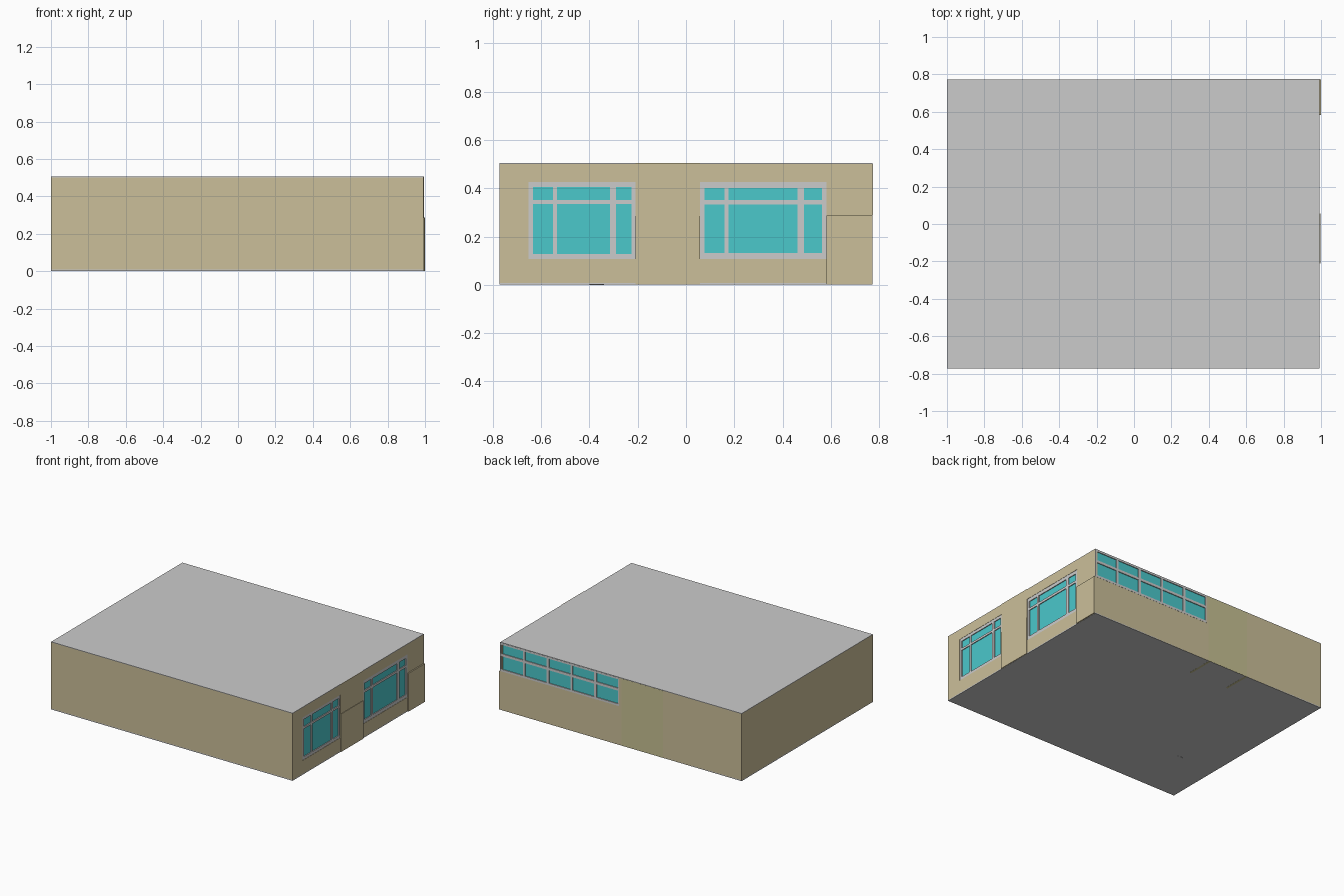
import bpy, bmesh
from mathutils import Matrix, Vector

if "Cube" in bpy.data.objects:
    bpy.data.objects.remove(bpy.data.objects["Cube"])

XL, XR, Y, H = -1.0, 0.991, 0.773, 0.505   # room extents
T = 0.02                                   # wall thickness


def material(name, rgb):
    m = bpy.data.materials.new(name)
    m.diffuse_color = (*rgb, 1)
    m.use_nodes = True
    m.node_tree.nodes["Principled BSDF"].inputs["Base Color"].default_value = m.diffuse_color
    return m


TAN = material("tan_paint", (0.60, 0.52, 0.32))
OLIVE = material("olive_paint", (0.57, 0.53, 0.29))
TEAL = material("teal_glass", (0.07, 0.58, 0.60))


def boxes(name, spans, mat=None):
    """One object made of axis-aligned boxes (x0, x1, y0, y1, z0, z1)."""
    bm = bmesh.new()
    for x0, x1, y0, y1, z0, z1 in spans:
        centre = Vector((x0 + x1, y0 + y1, z0 + z1)) / 2
        size = Matrix.Diagonal((x1 - x0, y1 - y0, z1 - z0, 1))
        bmesh.ops.create_cube(bm, size=1, matrix=Matrix.Translation(centre) @ size)
    me = bpy.data.meshes.new(name)
    bm.to_mesh(me)
    bm.free()
    ob = bpy.data.objects.new(name, me)
    bpy.context.collection.objects.link(ob)
    if mat:
        me.materials.append(mat)
    return ob


def on_right(u0, u1, z0, z1, d0, d1):
    return (XR - d1, XR - d0, u0, u1, z0, z1)


def on_back(u0, u1, z0, z1, d0, d1):
    return (u0, u1, Y - d1, Y - d0, z0, z1)


def window(name, place, u, z, cols, rows):
    """Frame bars fill the gaps between the panes; glass sits behind them."""
    edges_u = [u[0], *[e for c in cols for e in c], u[1]]
    edges_z = [z[0], *[e for r in rows for e in r], z[1]]
    bars = [place(a, b, *z, 0.002, 0.016)
            for a, b in zip(edges_u[::2], edges_u[1::2])]
    bars += [place(*c, a, b, 0.002, 0.016) for c in cols
             for a, b in zip(edges_z[::2], edges_z[1::2])]
    boxes(name + "_frame", bars)
    boxes(name + "_glass", [place(*c, *r, 0.008, 0.012) for c in cols for r in rows], TEAL)


def wall(name, place, u, openings):
    """Wall strip with rectangular openings (u0, u1, z0, z1), ordered along u."""
    spans, at = [], u[0]
    for u0, u1, z0, z1 in openings:
        if u0 > at:
            spans.append(place(at, u0, 0.002, H - 0.003, 0, T))
        spans.append(place(u0, u1, 0.002, z0, 0, T))
        if z1 < H - 0.003:
            spans.append(place(u0, u1, z1, H - 0.003, 0, T))
        at = u1
    if at < u[1]:
        spans.append(place(at, u[1], 0.002, H - 0.003, 0, T))
    boxes(name, spans, TAN)


# floor and ceiling slabs
boxes("floor", [(XL, XR, -Y, Y, 0.001, 0.008)])
boxes("ceiling", [(XL, XR, -Y, Y, H - 0.004, H)])

# plain walls
boxes("front_wall", [(XL, XR, -Y, -Y + T, 0.002, H - 0.003)], TAN)
boxes("left_wall", [(XL, XL + T, -Y + T, Y - T, 0.002, H - 0.003)], TAN)

# right wall with two windows
wall("right_wall", on_right, (-Y, Y),
     [(-0.653, -0.21, 0.107, 0.427), (0.057, 0.583, 0.107, 0.427)])
window("right_window_a", on_right, (-0.653, -0.21), (0.107, 0.427),
       [(-0.634, -0.552), (-0.535, -0.314), (-0.291, -0.225)],
       [(0.128, 0.335), (0.351, 0.406)])
window("right_window_b", on_right, (0.057, 0.583), (0.107, 0.427),
       [(0.076, 0.159), (0.176, 0.461), (0.488, 0.564)],
       [(0.132, 0.333), (0.351, 0.402)])

# thin raised panels on the right wall, lower half standing proud
boxes("pier_upper_panel", [(XR, XR + 0.003, -0.21, 0.057, 0.285, H)], TAN)
boxes("wall_lower_panels", [(XR, XR + 0.006, -0.21, 0.057, 0.002, 0.285),
                            (XR, 1.0, 0.583, Y, 0.002, 0.287)], TAN)

# back wall with a long window strip up to the ceiling
x0, x1 = 0.01, XR
wall("back_wall", on_back, (XL, XR - T), [(x0, XR - T, 0.29, H - 0.003)])
boxes("back_wall_end", [(XR - T, XR - 0.001, Y - T, Y, 0.002, 0.29)], TAN)
step = (x1 - x0) / 5
columns = [(x0 + i * step + 0.009, x0 + (i + 1) * step - 0.009) for i in range(5)]
window("back_window", lambda a, b, c, d, e, f: on_back(a, b, c, d, e - 0.003, f),
       (x0, x1), (0.29, H - 0.004), columns, [(0.306, 0.403), (0.422, 0.488)])

# cabinet panel flush with the back wall, and its side feet under the floor
boxes("cabinet_back", [(-0.35, -0.01, Y - 0.01, Y + 0.0006, 0.002, H - 0.004)], OLIVE)
boxes("cabinet_feet", [(x - 0.008, x + 0.008, 0.57, Y, 0.0004, 0.008)
                       for x in (-0.02, -0.34)], OLIVE)

# small round foot showing through the floor
bm = bmesh.new()
bmesh.ops.create_cone(bm, cap_ends=True, segments=16, radius1=0.03, radius2=0.03,
                      depth=0.004, matrix=Matrix.Translation((-0.70, -0.37, 0.002)))
me = bpy.data.meshes.new("round_foot")
bm.to_mesh(me)
bm.free()
bpy.context.collection.objects.link(bpy.data.objects.new("round_foot", me))
